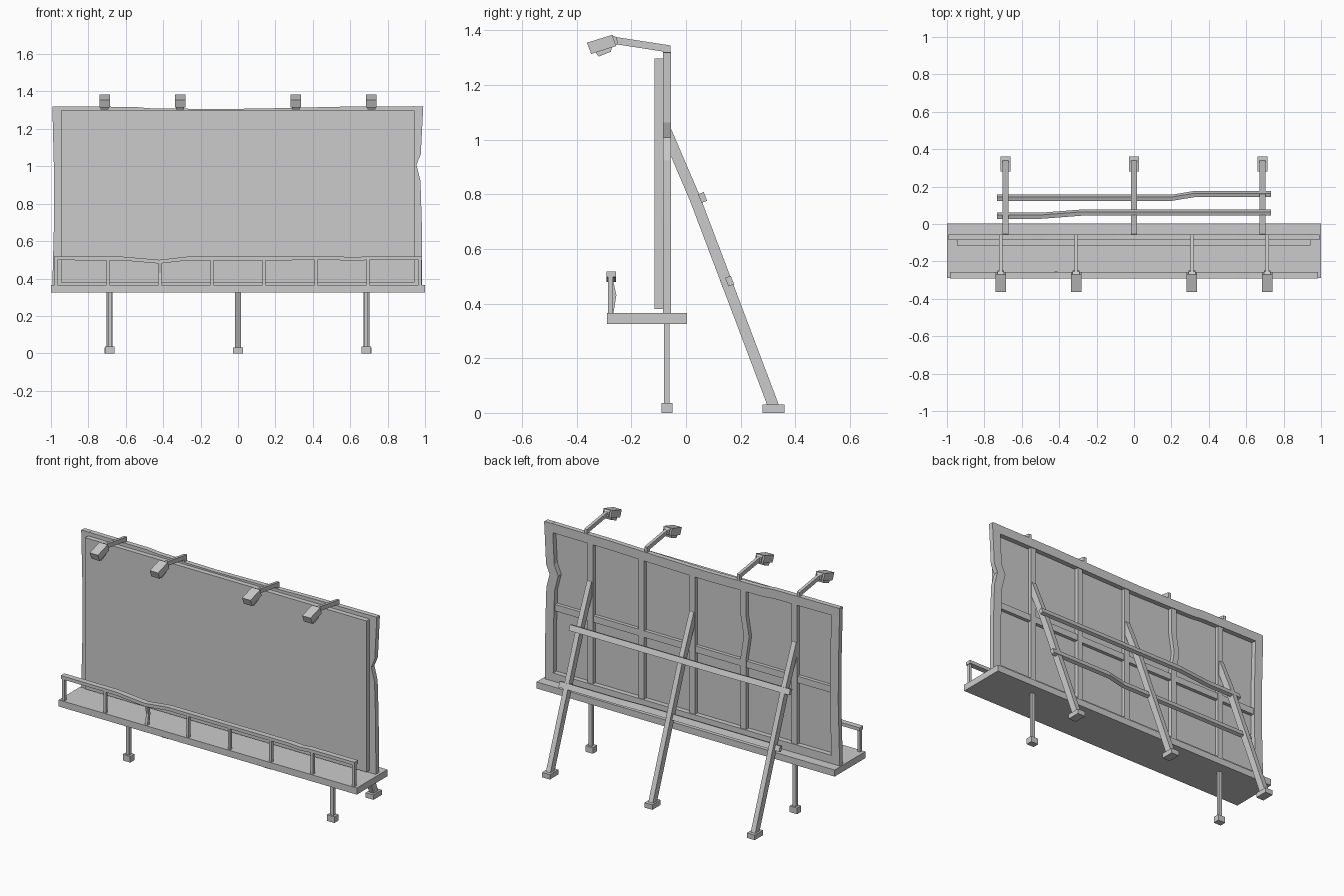
import bpy, bmesh
from mathutils import Vector


def finish(name, bm):
    bmesh.ops.recalc_face_normals(bm, faces=bm.faces)
    mesh = bpy.data.meshes.new(name)
    bm.to_mesh(mesh)
    bm.free()
    ob = bpy.data.objects.new(name, mesh)
    bpy.context.collection.objects.link(ob)
    return ob


def loft(name, rings):
    """Closed solid through a list of equal-sized rings."""
    bm = bmesh.new()
    vs = [[bm.verts.new(p) for p in r] for r in rings]
    n = len(vs[0])
    for a, b in zip(vs, vs[1:]):
        for i in range(n):
            bm.faces.new((a[i], a[(i + 1) % n], b[(i + 1) % n], b[i]))
    bm.faces.new(vs[0])
    bm.faces.new(vs[-1])
    return finish(name, bm)


def box(name, x0, x1, y0, y1, z0, z1):
    return loft(name, [[(x0, y0, z), (x1, y0, z), (x1, y1, z), (x0, y1, z)] for z in (z0, z1)])


def prism(name, yz, x, w):
    return loft(name, [[(x + s * w / 2, y, z) for y, z in yz] for s in (-1, 1)])


def bar(name, pts, n, w, d):
    """Mitred rectangular bar: width w in the path plane, depth d along the normal n."""
    pts = [Vector(p) for p in pts]
    n = Vector(n).normalized()
    dirs = [(b - a).normalized() for a, b in zip(pts, pts[1:])]
    rings = []
    for i, p in enumerate(pts):
        a, b = dirs[max(i - 1, 0)], dirs[min(i, len(dirs) - 1)]
        t = (a + b).normalized()
        s = n.cross(t) * (w / 2 / t.dot(b))
        e = n * (d / 2)
        rings.append([p + s + e, p - s + e, p - s - e, p + s - e])
    return loft(name, rings)


Y = (0, 1, 0)

# Walkway platform and display board
box("platform", -1, 1, -0.29, 0.004, 0.326, 0.366)
box("display_board", -0.946, 0.943, -0.115, -0.085, 0.38, 1.297)

# Dented perimeter frame behind the board
FY = -0.07
bar("frame_top", [(-0.985, FY, 1.293), (-0.55, FY, 1.29), (-0.48, FY, 1.283), (-0.1, FY, 1.278),
                  (0.2, FY, 1.283), (0.55, FY, 1.291), (0.985, FY, 1.293)], Y, 0.055, 0.03)
bar("frame_bottom", [(-0.98, FY, 0.39), (0.98, FY, 0.39)], Y, 0.052, 0.03)
bar("frame_left_side", [(-0.965, FY, 0.364), (-0.955, FY, 0.75), (-0.957, FY, 1.0), (-0.965, FY, 1.32)],
    Y, 0.055, 0.03)
bar("frame_right_side", [(0.957, FY, 0.364), (0.955, FY, 0.7), (0.948, FY, 0.92), (0.925, FY, 1.01),
                         (0.95, FY, 1.07), (0.963, FY, 1.32)], Y, 0.055, 0.03)

# Back studs and the mid rail
for x in (-0.685, -0.343, 0, 0.343, 0.685):
    k = 0.02 if x == -0.343 else 0
    bar("back_stud", [(x, -0.073, 0.4), (x, -0.073, 0.85), (x - k, -0.073, 0.98),
                      (x, -0.073, 1.1), (x, -0.073, 1.28)], Y, 0.036, 0.026)
box("back_mid_rail", -0.95, 0.94, -0.087, -0.064, 0.79, 0.83)

# Front legs with footings
for x in (-0.685, 0.685):
    box("front_leg", x - 0.011, x + 0.011, -0.08, -0.06, 0.03, 0.33)
    box("front_leg_foot", x - 0.025, x + 0.025, -0.09, -0.05, 0, 0.037)

# Diagonal rear braces with footings
for x in (-0.687, 0, 0.687):
    bar("rear_brace", [(x, -0.072, 1.03), (x, 0.032, 0.787), (x, 0.152, 0.47), (x, 0.322, 0.02)],
        (1, 0, 0), 0.04, 0.03)
    box("rear_brace_foot", x - 0.026, x + 0.026, 0.28, 0.36, 0, 0.03)

# Bent cross rails tying the braces together
D, P = Vector((0, 0.36, -0.93)), Vector((0, 0.93, 0.36))
for name, y, z, path in (
        ("upper_cross_rail", 0.044, 0.782, [(-0.733, 0), (-0.5, 0), (-0.28, 0.018), (0.733, 0.018)]),
        ("lower_cross_rail", 0.14, 0.475, [(-0.733, 0), (0.2, 0), (0.32, 0.021), (0.733, 0.021)])):
    bar(name, [Vector((x, y, z)) + P * o for x, o in path], D, 0.022, 0.034)

# Guard rail along the walkway, sagging at one bent post
bar("guard_rail", [(-0.985, -0.274, 0.508), (-0.62, -0.274, 0.507), (-0.42, -0.274, 0.49),
                   (-0.27, -0.274, 0.507), (0.54, -0.274, 0.508), (0.62, -0.274, 0.503),
                   (0.68, -0.274, 0.508), (0.985, -0.274, 0.508)], Y, 0.02, 0.034)
for i in range(8):
    x = -0.973 + i * 0.278
    bend = 0.012 if i == 2 else 0
    top = 0.485 if i == 2 else 0.503
    bar("guard_post", [(x, -0.276, 0.36), (x, -0.276 + bend, 0.43), (x, -0.276, top)],
        (1, 0, 0), 0.018, 0.016)

# Floodlights reaching forward over the top edge
for x in (-0.713, -0.31, 0.31, 0.713):
    bar("lamp_arm", [(x, -0.07, 1.29), (x, -0.07, 1.334), (x, -0.265, 1.364)],
        (1, 0, 0), 0.026, 0.018)
    prism("lamp_bracket", [(-0.27, 1.382), (-0.255, 1.376), (-0.248, 1.35), (-0.258, 1.345)], x, 0.036)
    prism("lamp_head", [(-0.363, 1.355), (-0.27, 1.384), (-0.256, 1.343), (-0.347, 1.314)], x, 0.056)
    prism("lamp_lens", [(-0.335, 1.325), (-0.27, 1.345), (-0.275, 1.322), (-0.32, 1.304)], x, 0.042)
